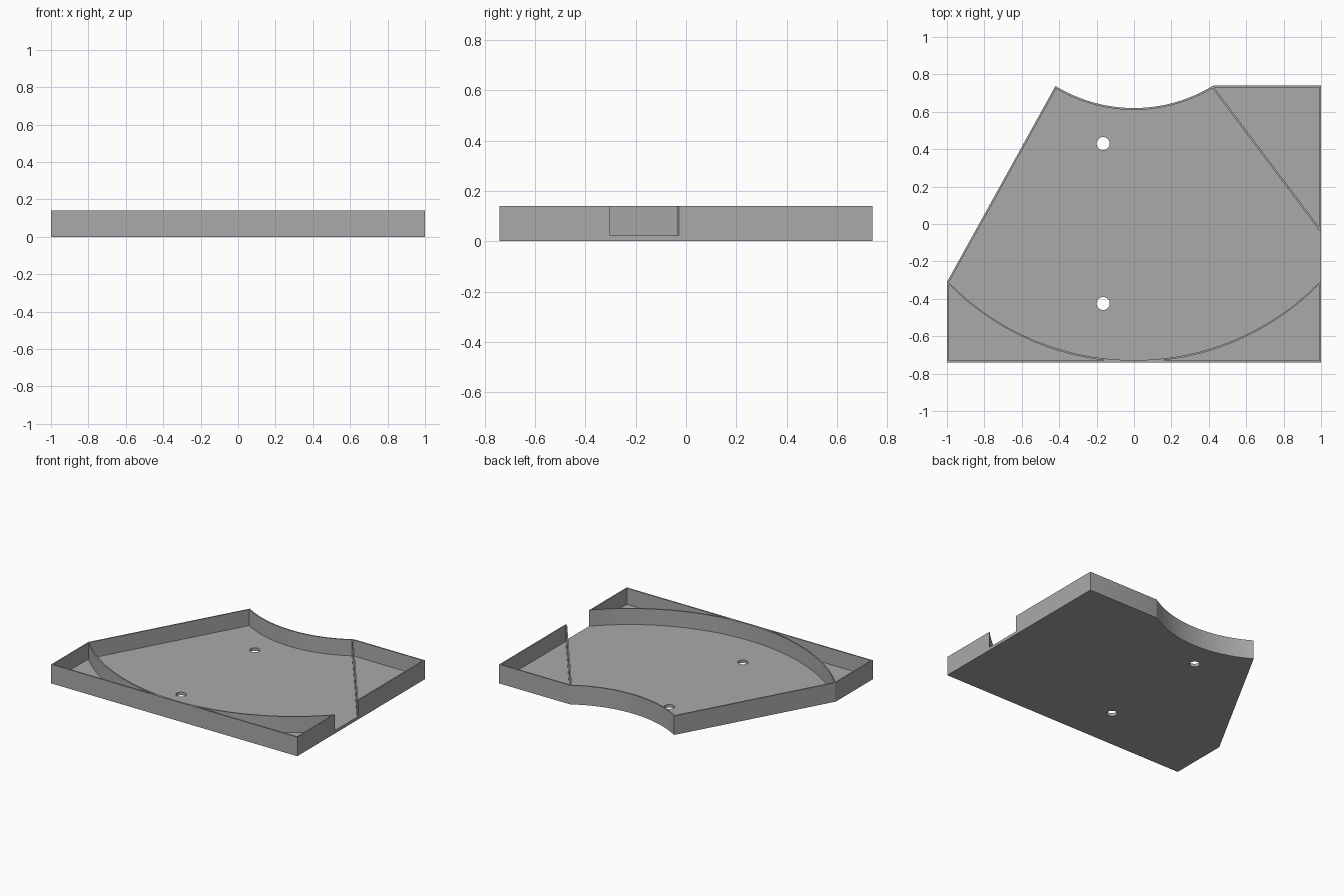
import bpy
import bmesh
import math
from mathutils import Vector

default = bpy.data.objects.get("Cube")
if default:
    bpy.data.objects.remove(default, do_unlink=True)

FLOOR, TOP, WALL = 0.022, 0.14, 0.01
HALF_Y = 0.74

grey = bpy.data.materials.new("plain grey")
grey.use_nodes = True
grey.diffuse_color = (0.4, 0.4, 0.4, 1)
grey.node_tree.nodes["Principled BSDF"].inputs["Base Color"].default_value = grey.diffuse_color


def arc(half, end_y, low_y, shrink=0.0, steps=48):
    """Points from left to right along an arc that sags to low_y in the middle."""
    sag = end_y - low_y
    radius = (half * half + sag * sag) / (2 * sag)
    centre, r = low_y + radius, radius - shrink
    a = math.asin(half / r)
    return [Vector((r * math.sin(t), centre - r * math.cos(t)))
            for t in (a * (2 * i / steps - 1) for i in range(steps + 1))]


def offset(path, distance):
    """Mitred copy of an open path, moved to its right-hand side."""
    result = []
    for i, p in enumerate(path):
        normals = []
        for a, b in zip(path[max(i - 1, 0):i + 1], path[max(i, 1):i + 2]):
            d = (b - a).normalized()
            normals.append(Vector((d.y, -d.x)))
        n = sum(normals, Vector((0, 0))).normalized()
        result.append(p + n * distance / n.dot(normals[0]))
    return result


def finish(name, bm):
    bmesh.ops.recalc_face_normals(bm, faces=bm.faces)
    mesh = bpy.data.meshes.new(name)
    bm.to_mesh(mesh)
    bm.free()
    mesh.materials.append(grey)
    obj = bpy.data.objects.new(name, mesh)
    bpy.context.collection.objects.link(obj)
    bpy.ops.object.select_all(action='DESELECT')
    obj.select_set(True)
    bpy.context.view_layer.objects.active = obj
    bpy.ops.object.shade_smooth_by_angle(angle=math.radians(20))
    return obj


def wall(name, path, inner):
    """Upright strip between two matching paths, standing on the floor."""
    bm = bmesh.new()
    rings = [[bm.verts.new((p.x, p.y, z)) for p, z in
              ((a, FLOOR), (b, FLOOR), (b, TOP), (a, TOP))]
             for a, b in zip(path, inner)]
    for r, s in zip(rings, rings[1:]):
        for k in range(4):
            bm.faces.new((r[k], r[k - 1], s[k - 1], s[k]))
    bm.faces.new(rings[0])
    bm.faces.new(rings[-1])
    return finish(name, bm)


# Outline, clockwise from the front side of the opening to its back side
top_arc = arc(0.42, 0.738, 0.62)
outline = [Vector(p) for p in ((1, -0.312), (1, -HALF_Y), (-1, -HALF_Y), (-1, -0.31))]
outline += top_arc
outline += [Vector(p) for p in ((0.43, HALF_Y), (1, HALF_Y), (1, -0.028))]

# Floor with two round holes
bm = bmesh.new()
holes = [[Vector((-0.165 + 0.035 * math.cos(t), y + 0.035 * math.sin(t)))
          for t in (math.tau * i / 32 for i in range(32))] for y in (0.43, -0.425)]
edges = []
for loop in [outline] + holes:
    verts = [bm.verts.new((p.x, p.y, 0)) for p in loop]
    edges += [bm.edges.new((verts[i - 1], verts[i])) for i in range(len(verts))]
bmesh.ops.triangle_fill(bm, use_beauty=True, use_dissolve=False, edges=edges)
raised = bmesh.ops.extrude_face_region(bm, geom=bm.faces[:], use_keep_orig=True)["geom"]
bmesh.ops.translate(bm, vec=(0, 0, FLOOR),
                    verts=[v for v in raised if isinstance(v, bmesh.types.BMVert)])
finish("floor", bm)

# Rim around the edge, open on the left side
wall("outer_rim", outline, offset(outline, WALL))

# Long curved divider along the front
wall("curved_divider", arc(1, -0.312, -0.738), arc(1, -0.302, -0.728))

# Straight divider across the back corner
diagonal = [Vector((0.425, 0.735)), Vector((0.998, -0.028))]
wall("diagonal_divider", diagonal, offset(diagonal, WALL))
